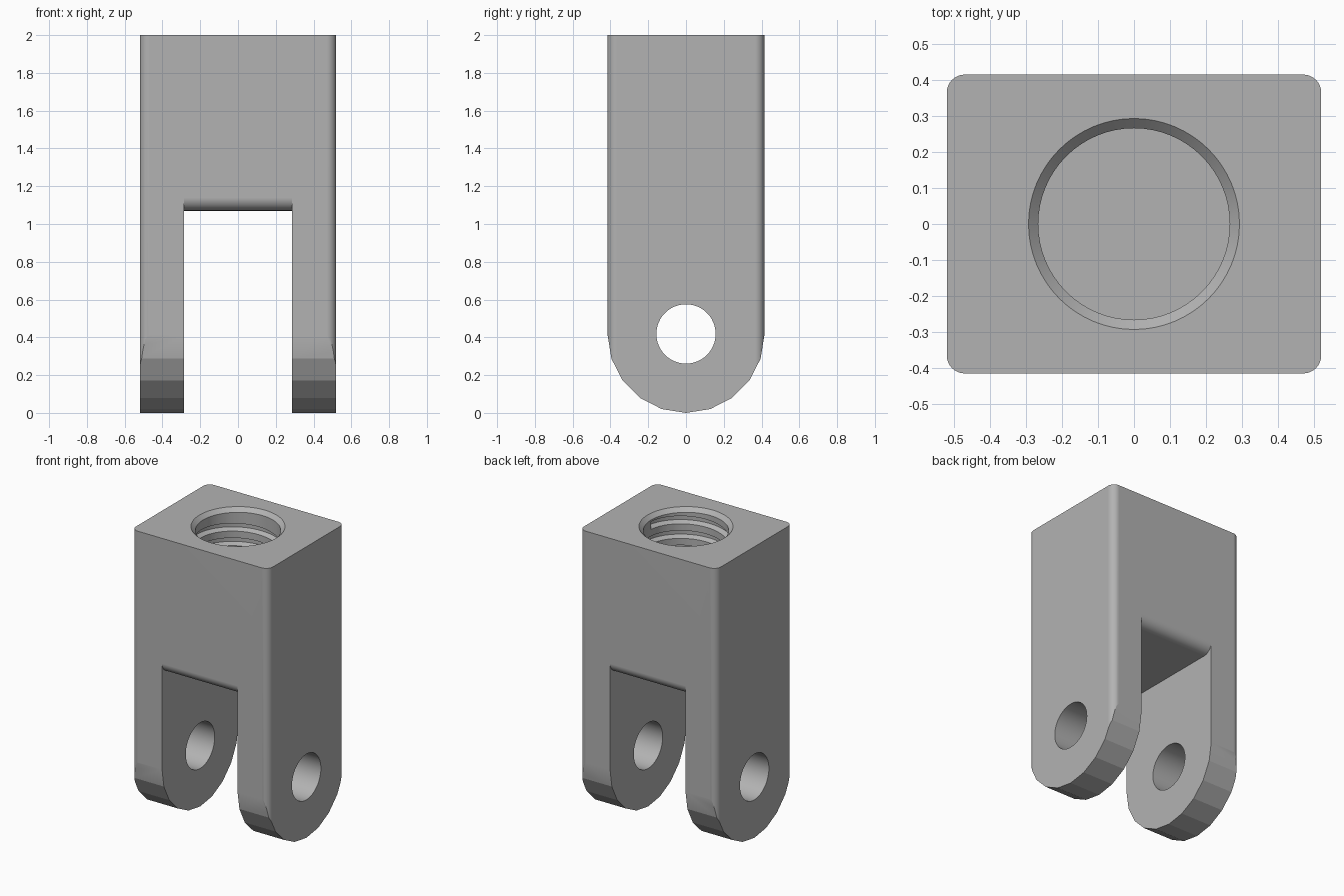
import bpy, bmesh
from math import sin, cos, pi, radians
from mathutils import Vector

if "Cube" in bpy.data.objects:
    bpy.data.objects.remove(bpy.data.objects["Cube"], do_unlink=True)

HX, HY, TOP = 0.52, 0.415, 2.0
SLOT_X, SLOT_Z, LIP = 0.287, 1.07, 0.07

steel = bpy.data.materials.new("grey steel")
steel.use_nodes = True
GREY = (0.45, 0.45, 0.45, 1)
steel.diffuse_color = GREY
steel.node_tree.nodes["Principled BSDF"].inputs["Base Color"].default_value = GREY


def make_object(name, bm):
    bmesh.ops.recalc_face_normals(bm, faces=bm.faces)
    mesh = bpy.data.meshes.new(name)
    bm.to_mesh(mesh)
    bm.free()
    mesh.materials.append(steel)
    obj = bpy.data.objects.new(name, mesh)
    bpy.context.collection.objects.link(obj)
    return obj


def prism(name, outline, offset):
    """Extrude a closed outline of 3D points along an offset."""
    bm = bmesh.new()
    face = bm.faces.new([bm.verts.new(p) for p in outline])
    moved = bmesh.ops.extrude_face_region(bm, geom=[face])["geom"]
    bmesh.ops.translate(bm, vec=offset, verts=[v for v in moved if isinstance(v, bmesh.types.BMVert)])
    return make_object(name, bm)


def lathe(name, profile, steps=64):
    """Closed solid of revolution from (radius, z) rings."""
    bm = bmesh.new()
    rings = [[bm.verts.new((r * cos(2 * pi * i / steps), r * sin(2 * pi * i / steps), z))
              for i in range(steps)] for r, z in profile]
    for a, b in zip(rings, rings[1:]):
        for i in range(steps):
            j = (i + 1) % steps
            bm.faces.new((a[i], a[j], b[j], b[i]))
    bm.faces.new(rings[0])
    bm.faces.new(rings[-1])
    return make_object(name, bm)


def helix(name, section, pitch, z_top, turns, steps=64):
    """Sweep a (radius, z) section down a screw path."""
    bm = bmesh.new()
    rings = []
    for i in range(int(turns * steps) + 1):
        a = 2 * pi * i / steps
        z0 = z_top - pitch * i / steps
        rings.append([bm.verts.new((r * cos(a), -r * sin(a), z0 + z)) for r, z in section])
    n = len(section)
    for a, b in zip(rings, rings[1:]):
        for k in range(n):
            m = (k + 1) % n
            bm.faces.new((a[k], a[m], b[m], b[k]))
    bm.faces.new(rings[0])
    bm.faces.new(rings[-1])
    return make_object(name, bm)


def apply_boolean(target, tool, operation="DIFFERENCE"):
    tool.hide_render = True
    mod = target.modifiers.new(tool.name, "BOOLEAN")
    mod.operation, mod.solver, mod.object = operation, "EXACT", tool
    bpy.context.view_layer.objects.active = target
    bpy.ops.object.modifier_apply(modifier=mod.name)
    bpy.data.objects.remove(tool, do_unlink=True)


# Block with rounded vertical corners
R, SEG = 0.05, 8
corners = [(1, 1, 0), (-1, 1, 90), (-1, -1, 180), (1, -1, 270)]
outline = []
for sx, sy, start in corners:
    for k in range(SEG + 1):
        a = radians(start + 90 * k / SEG)
        outline.append(Vector((sx * (HX - R) + R * cos(a), sy * (HY - R) + R * sin(a), 0)))
body = prism("clevis_body", outline, Vector((0, 0, TOP)))

# Faceted round ends of the legs
side = [Vector((-1, HY * cos(a), HY + HY * sin(a)))
        for a in (pi + pi * k / 10 for k in range(11))]
side[0].y, side[-1].y = -HY - 0.0005, HY + 0.0005
side += [Vector((-1, HY + 0.0005, 3)), Vector((-1, -HY - 0.0005, 3))]
apply_boolean(body, prism("leg_end_profile", side, Vector((2, 0, 0))), "INTERSECT")

# Slot between the legs, with a rounded lip at front and back
half = [Vector((-SLOT_X, 1, -0.5)), Vector((-SLOT_X, 1, SLOT_Z + LIP))]
for k in range(9):
    a = pi / 2 * (1 - k / 8)
    half.append(Vector((-SLOT_X, HY - LIP + LIP * sin(a), SLOT_Z + LIP - LIP * cos(a))))
slot = half + [Vector((p.x, -p.y, p.z)) for p in reversed(half)]
apply_boolean(body, prism("slot_cutter", slot, Vector((2 * SLOT_X, 0, 0))))

# Cross pin hole through both legs
pin = [Vector((-1, 0.157 * cos(2 * pi * k / 48), 0.418 + 0.157 * sin(2 * pi * k / 48))) for k in range(48)]
apply_boolean(body, prism("pin_hole_cutter", pin, Vector((2, 0, 0))))

# Blind bore with chamfered mouth, then the screw thread
bore = [(0.266, 1.2), (0.266, TOP - 0.027), (0.293, TOP), (0.293, TOP + 0.1)]
apply_boolean(body, lathe("bore_cutter", bore))
groove = [(0.25, -0.034), (0.298, -0.012), (0.298, 0.012), (0.25, 0.034)]
apply_boolean(body, helix("thread_cutter", groove, 0.1, 1.935, 6.6))

# Smooth fillets and holes, crisp facets elsewhere
bpy.ops.object.select_all(action="DESELECT")
body.select_set(True)
bpy.context.view_layer.objects.active = body
bpy.ops.object.shade_smooth_by_angle(angle=radians(15))
weighted = body.modifiers.new("weighted normals", "WEIGHTED_NORMAL")
weighted.keep_sharp = True
